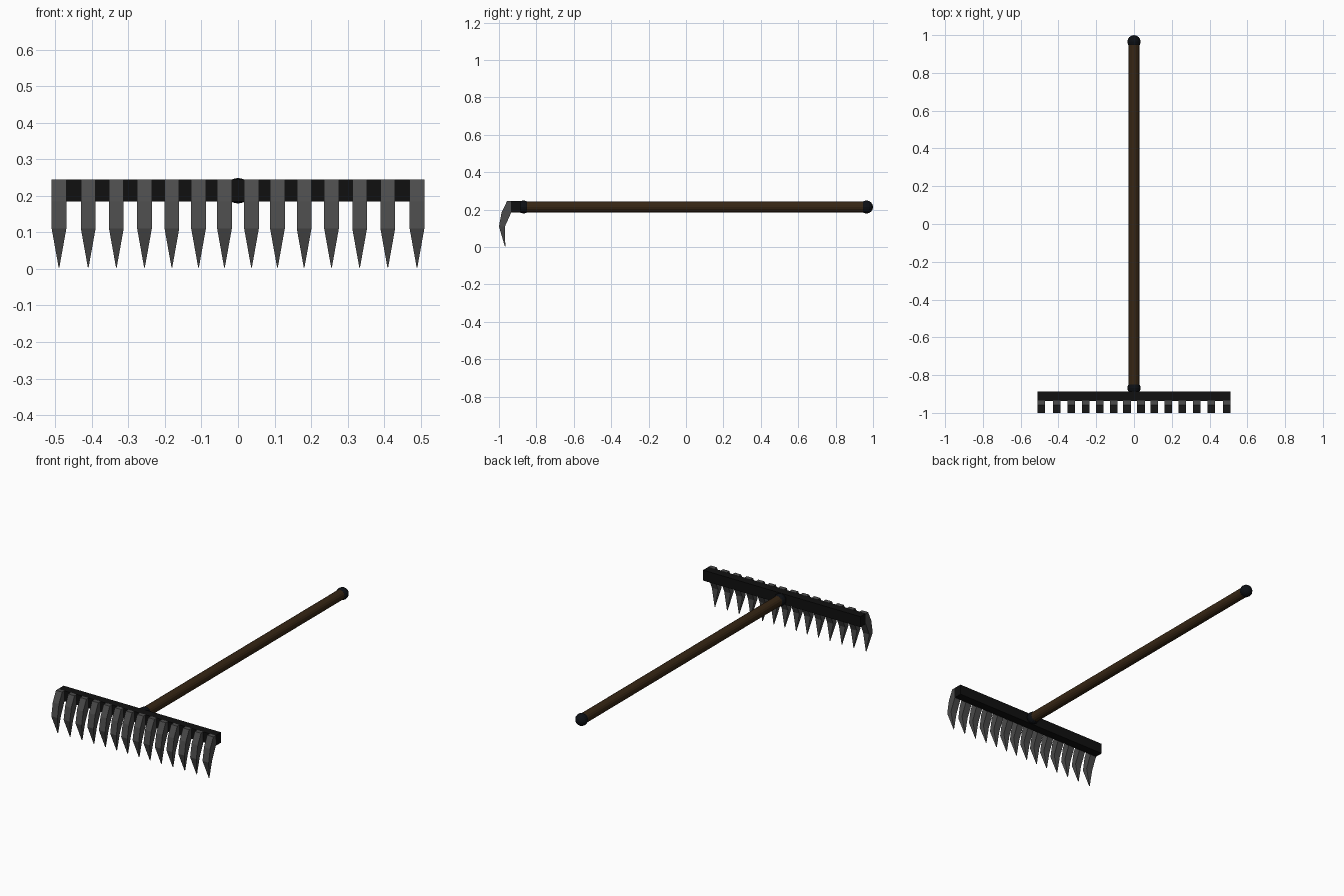
import bpy, bmesh, math
from mathutils import Matrix

if "Cube" in bpy.data.objects:
    bpy.data.objects.remove(bpy.data.objects["Cube"])

def material(name, rgb):
    m = bpy.data.materials.new(name)
    m.diffuse_color = (*rgb, 1)
    m.use_nodes = True
    m.node_tree.nodes["Principled BSDF"].inputs["Base Color"].default_value = m.diffuse_color
    return m

STEEL = material("grey steel", (0.07, 0.07, 0.07))
IRON = material("black iron", (0.005, 0.005, 0.005))
WOOD = material("dark wood", (0.037, 0.019, 0.007))
RUBBER = material("black rubber", (0.004, 0.005, 0.007))

def add_object(name, bm, mat):
    bmesh.ops.recalc_face_normals(bm, faces=bm.faces)
    me = bpy.data.meshes.new(name)
    bm.to_mesh(me)
    bm.free()
    me.materials.append(mat)
    ob = bpy.data.objects.new(name, me)
    bpy.context.collection.objects.link(ob)
    return ob

AXIS_Z = 0.214
ALONG_Y = Matrix.Rotation(math.pi / 2, 4, 'X')

# crossbar
bm = bmesh.new()
bmesh.ops.create_cube(bm, size=1, matrix=Matrix.Translation((0, -0.911, 0.2145))
                      @ Matrix.Diagonal((1.02, 0.05, 0.061, 1)))
add_object("crossbar", bm, IRON)

# handle
bm = bmesh.new()
bmesh.ops.create_cone(bm, cap_ends=True, segments=16, radius1=0.029, radius2=0.029,
                      depth=1.84, matrix=Matrix.Translation((0, 0.05, AXIS_Z)) @ ALONG_Y)
add_object("handle", bm, WOOD)

# rounded knobs at both ends of the handle
for name, y in (("handle_socket", -0.868), ("handle_end_cap", 0.965)):
    bm = bmesh.new()
    bmesh.ops.create_uvsphere(bm, u_segments=16, v_segments=8, radius=0.035,
                              matrix=Matrix.Translation((0, y, AXIS_Z)) @ ALONG_Y)
    add_object(name, bm, RUBBER)

# curved teeth: cross-sections (z, front y, back y, half width) ending in a point
SECTIONS = [(0.245, -0.957, -0.934, 0.02), (0.185, -0.986, -0.934, 0.02),
            (0.11, -1.0, -0.968, 0.02), (0.004, -0.969, -0.966, 0.001)]
TOOTH_X = [0.037, 0.108, 0.181, 0.256, 0.333, 0.41, 0.49]

def tooth(name, x):
    bm = bmesh.new()
    rings = [[bm.verts.new((x + sx * w, y, z)) for sx, y in
              ((-1, f), (1, f), (1, b), (-1, b))] for z, f, b, w in SECTIONS]
    for lo, hi in zip(rings, rings[1:]):
        for i in range(4):
            j = (i + 1) % 4
            bm.faces.new((lo[i], lo[j], hi[j], hi[i]))
    bm.faces.new(rings[0])
    bm.faces.new(rings[-1])
    add_object(name, bm, STEEL)

for i, x in enumerate(TOOTH_X):
    tooth(f"tooth_right_{i + 1}", x)
    tooth(f"tooth_left_{i + 1}", -x)
